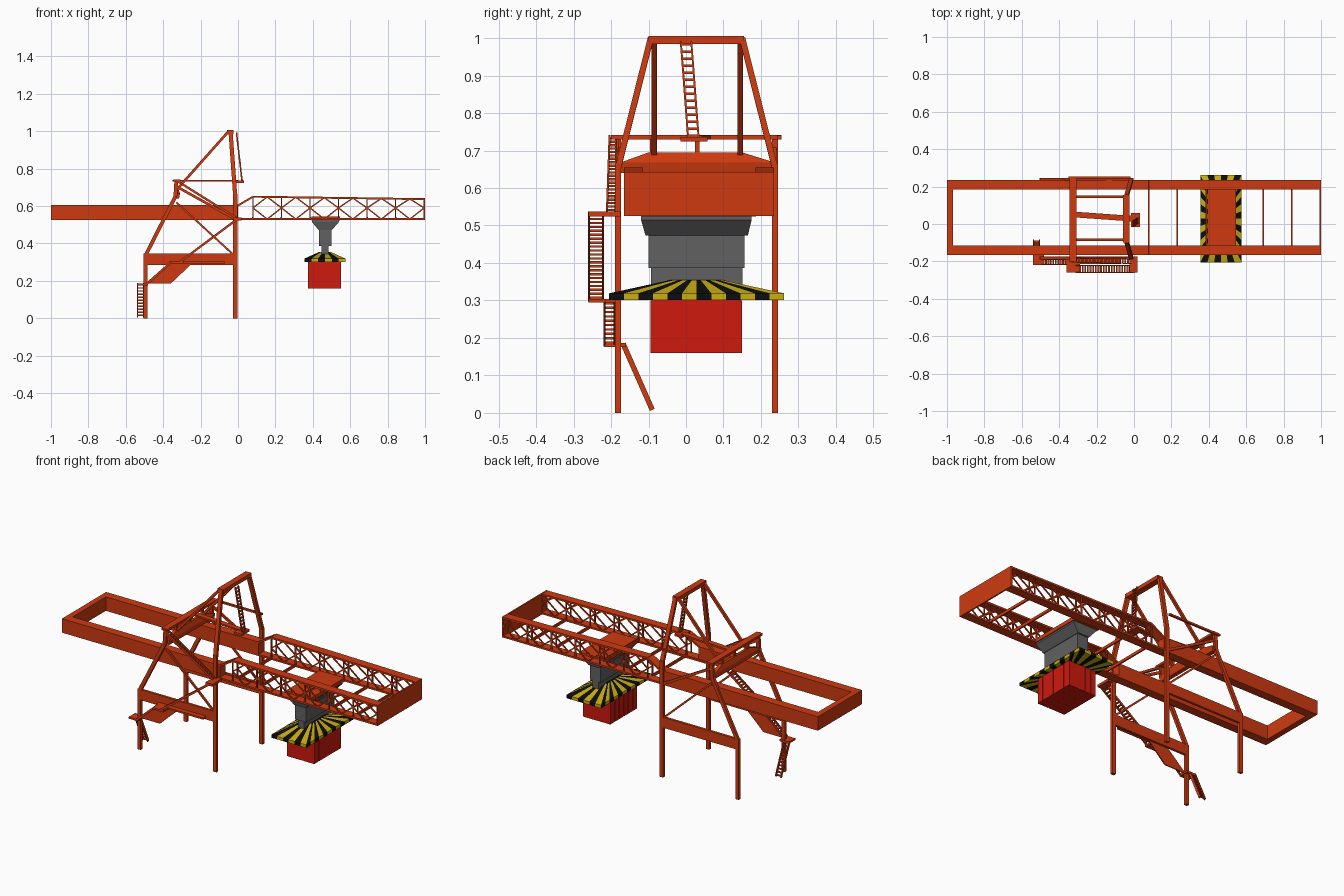
import bpy, bmesh
from mathutils import Vector as V, Matrix

if "Cube" in bpy.data.objects:
    bpy.data.objects.remove(bpy.data.objects["Cube"])


def mat(name, c):
    m = bpy.data.materials.new(name)
    m.diffuse_color = (*c, 1)
    m.use_nodes = True
    m.node_tree.nodes["Principled BSDF"].inputs["Base Color"].default_value = m.diffuse_color
    return m


ORANGE = mat("orange", (0.62, 0.042, 0.005))
RED = mat("red", (0.62, 0.01, 0.004))
BLACK = mat("black", (0.004, 0.004, 0.004))
YELLOW = mat("yellow", (0.6, 0.43, 0.006))
GREY = mat("grey", (0.12, 0.12, 0.12))


def finish(name, bm, *mats):
    bmesh.ops.recalc_face_normals(bm, faces=bm.faces)
    me = bpy.data.meshes.new(name)
    bm.to_mesh(me)
    bm.free()
    for m in mats:
        me.materials.append(m)
    ob = bpy.data.objects.new(name, me)
    bpy.context.collection.objects.link(ob)
    return ob


def bar(bm, p, q, w, h, side=None):
    """Box beam from p to q; w is the sideways width, h the depth."""
    p, q = V(p), V(q)
    d = (q - p).normalized()
    s = V(side) if side else d.cross(V((0, 0, 1)))
    if s.length < 1e-3:
        s = V((0, 1, 0))
    s = (s - d * s.dot(d)).normalized()
    u = d.cross(s)
    m = Matrix((s * w, u * h, d * (q - p).length)).transposed().to_4x4()
    m.translation = (p + q) / 2
    bmesh.ops.create_cube(bm, size=1, matrix=m)


def box(bm, x0, x1, y0, y1, z0, z1):
    m = Matrix.Diagonal((x1 - x0, y1 - y0, z1 - z0, 1))
    m.translation = ((x0 + x1) / 2, (y0 + y1) / 2, (z0 + z1) / 2)
    bmesh.ops.create_cube(bm, size=1, matrix=m)


def path(bm, pts, w, h, side=None):
    for a, b in zip(pts, pts[1:]):
        bar(bm, a, b, w, h, side)


def steps(name, p, q, side, width, n, depth=0.012):
    """Ladder or stair: two stringers and n rungs."""
    bm = bmesh.new()
    p, q, s = V(p), V(q), V(side) * width / 2
    for k in (-1, 1):
        bar(bm, p + s * k, q + s * k, 0.005, depth, side)
    for i in range(n):
        c = p.lerp(q, (i + 0.5) / n)
        bar(bm, c - s, c + s, 0.009, 0.006)
    finish(name, bm, ORANGE)


def rings(bm, sections):
    """Stacked rectangles (x0,x1,y0,y1,z) joined into a closed body."""
    rs = [[bm.verts.new(c) for c in ((a, y, z), (b, y, z), (b, Y, z), (a, Y, z))]
          for a, b, y, Y, z in sections]
    for r, t in zip(rs, rs[1:]):
        for i in range(4):
            bm.faces.new((r[i], r[(i + 1) % 4], t[(i + 1) % 4], t[i]))
    bm.faces.new(rs[0])
    bm.faces.new(rs[-1])


MID = 0.035   # centre line of the crane in y

# Rear box girders and end beam
bm = bmesh.new()
for k in (-1, 1):
    c = MID + k * 0.175
    box(bm, -1, 0, c - 0.025, c + 0.025, 0.525, 0.605)
box(bm, -1, -0.967, MID - 0.15, MID + 0.15, 0.525, 0.605)
finish("rear_girders", bm, ORANGE)

# Lattice boom: chords, posts, diamond bracing, end plate
posts = [0.08 + 0.1525 * i for i in range(7)]


def top_z(x):
    return 0.65 - 0.013 * (x - 0.08) / 0.915


bm = bmesh.new()
for k in (-1, 1):
    c = MID + k * 0.175
    bar(bm, (0, c, 0.53), (1, c, 0.53), 0.05, 0.01)
    path(bm, [(-0.01, c, 0.597), (0.08, c, 0.65), (0.997, c, top_z(1))], 0.05, 0.01)
    for y in (c - 0.021, c + 0.021):
        for x in posts:
            bar(bm, (x, y, 0.53), (x, y, top_z(x)), 0.006, 0.007)
        for a, b in zip(posts, posts[1:]):
            m = (a + b) / 2
            loop = [(a, y, 0.59), (m, y, top_z(m)), (b, y, 0.59), (m, y, 0.53), (a, y, 0.59)]
            path(bm, loop, 0.005, 0.007)
finish("lattice_boom", bm, ORANGE)
bm = bmesh.new()
box(bm, 0.992, 1, MID - 0.2, MID + 0.2, 0.525, 0.643)
finish("boom_end_plate", bm, ORANGE)
bm = bmesh.new()
for x in posts[:-1]:
    box(bm, x - 0.004, x + 0.004, MID - 0.152, MID + 0.152, 0.526, 0.542)
finish("boom_cross_ties", bm, ORANGE)

# Portal legs, side beams and braces on both sides
for k, tag in ((-1, "near"), (1, "far")):
    y = 0.028 + k * 0.209
    top = 0.028 + k * 0.122
    bm = bmesh.new()
    path(bm, [(-0.015, y, 0), (-0.015, y, 0.665)], 0.016, 0.022)
    path(bm, [(-0.015, y, 0.655), (-0.04, top, 1.0)], 0.016, 0.022, (0, 1, 0))
    finish(tag + "_front_leg", bm, ORANGE)
    bm = bmesh.new()
    path(bm, [(-0.495, y, 0), (-0.495, y, 0.345)], 0.016, 0.02)
    path(bm, [(-0.495, y, 0.335), (-0.335, y, 0.65), (-0.33, y, 0.73)], 0.016, 0.02)
    finish(tag + "_rear_leg", bm, ORANGE)
    bm = bmesh.new()
    box(bm, -0.5, -0.01, y - 0.007, y + 0.007, 0.285, 0.345)
    finish(tag + "_side_beam", bm, ORANGE)
    bm = bmesh.new()
    bar(bm, (-0.33, y, 0.62), (-0.03, y, 0.345), 0.01, 0.01)
    bar(bm, (-0.33, y, 0.705), (-0.015, y, 0.53), 0.01, 0.014)
    finish(tag + "_side_brace", bm, ORANGE)
    bm = bmesh.new()
    yb = 0.03 + k * 0.115
    bar(bm, (-0.05, yb, 1.0), (-0.33, yb, 0.685), 0.014, 0.014)
    finish(tag + "_back_stay", bm, ORANGE)

# Cross beams
bm = bmesh.new()
bar(bm, (-0.042, -0.1, 0.995), (-0.042, 0.155, 0.995), 0.035, 0.022)
finish("mast_top_beam", bm, ORANGE)
bm = bmesh.new()
rings(bm, [(-0.34, -0.315, -0.175, 0.237, 0.64), (-0.345, -0.31, -0.175, 0.237, 0.668),
           (-0.335, -0.32, -0.1, 0.15, 0.695)])
finish("rear_cross_beam", bm, ORANGE)

# Upper walkways
bm = bmesh.new()
box(bm, -0.345, -0.308, -0.2, 0.255, 0.73, 0.742)
bar(bm, (-0.31, 0.05, 0.735), (0.0, 0.028, 0.735), 0.03, 0.01)
box(bm, -0.015, 0.033, -0.015, 0.058, 0.724, 0.736)
box(bm, -0.35, -0.02, 0.243, 0.255, 0.73, 0.74)
for y in (-0.09, 0.03, 0.145):
    bar(bm, (-0.328, y, 0.68), (-0.328, y, 0.735), 0.012, 0.012)
finish("upper_walkway", bm, ORANGE)
steps("mast_ladder", (0.022, 0.02, 0.73), (-0.008, 0.0, 0.992), (0, 1, 0), 0.028, 14, 0.008)

# Access stairs and landings
steps("upper_stair", (-0.01, -0.2, 0.537), (-0.33, -0.193, 0.737), (0, 1, 0), 0.022, 22)
steps("middle_stair", (-0.31, -0.24, 0.302), (0.0, -0.24, 0.533), (0, 1, 0), 0.038, 22)
steps("lower_stair", (-0.49, -0.204, 0.182), (-0.36, -0.204, 0.298), (0, 1, 0), 0.026, 10)
steps("ground_ladder", (-0.522, -0.09, 0.008), (-0.522, -0.168, 0.185), (1, 0, 0), 0.032, 11, 0.014)
bm = bmesh.new()
box(bm, -0.54, -0.48, -0.218, -0.16, 0.176, 0.186)
box(bm, -0.37, -0.07, -0.215, -0.185, 0.294, 0.304)
box(bm, -0.36, -0.29, -0.26, -0.19, 0.294, 0.304)
box(bm, -0.025, 0.02, -0.26, -0.175, 0.524, 0.538)
finish("stair_landings", bm, ORANGE)
bm = bmesh.new()
prof = [(-0.48, 0.185), (-0.36, 0.185), (-0.24, 0.298), (-0.36, 0.298)]
a, b = [[bm.verts.new((x, y, z)) for x, z in prof] for y in (-0.192, -0.186)]
bm.faces.new(a)
bm.faces.new(b)
for i in range(4):
    j = (i + 1) % 4
    bm.faces.new((a[i], a[j], b[j], b[i]))
finish("stair_side_panel", bm, ORANGE)

# Trolley and hoist
bm = bmesh.new()
box(bm, 0.392, 0.545, MID - 0.152, MID + 0.152, 0.524, 0.545)
finish("trolley_deck", bm, ORANGE)
bm = bmesh.new()
rings(bm, [(0.43, 0.503, -0.108, 0.165, 0.473), (0.395, 0.54, -0.12, 0.175, 0.515),
           (0.395, 0.54, -0.12, 0.175, 0.525)])
box(bm, 0.432, 0.5, -0.1, 0.156, 0.387, 0.474)
box(bm, 0.447, 0.485, -0.094, 0.151, 0.34, 0.388)
finish("hoist_block", bm, GREY)

# Striped spreader: radial wedges in alternating colours
NX, NY = 6, 12


def loop(x0, x1, y0, y1, z):
    pts = [(x0 + (x1 - x0) * i / NX, y0) for i in range(NX)]
    pts += [(x1, y0 + (y1 - y0) * i / NY) for i in range(NY)]
    pts += [(x1 - (x1 - x0) * i / NX, y1) for i in range(NX)]
    pts += [(x0, y1 - (y1 - y0) * i / NY) for i in range(NY)]
    return [bm.verts.new((x, y, z)) for x, y in pts]


bm = bmesh.new()
levels = [loop(0.435, 0.495, -0.04, 0.095, 0.301), loop(0.355, 0.575, -0.205, 0.262, 0.301),
          loop(0.355, 0.575, -0.205, 0.262, 0.319), loop(0.435, 0.495, -0.04, 0.095, 0.355)]
for r, t in zip(levels, levels[1:]):
    for i in range(len(r)):
        j = (i + 1) % len(r)
        bm.faces.new((r[i], r[j], t[j], t[i])).material_index = i % 2
bm.faces.new(levels[0])
bm.faces.new(levels[-1])
finish("striped_spreader", bm, BLACK, YELLOW)

# Container with shallow raised panels
bm = bmesh.new()
box(bm, 0.379, 0.546, -0.092, 0.147, 0.162, 0.302)
for i in range(6):
    y = -0.095 + 0.245 * i / 6
    box(bm, 0.375, 0.55, y + 0.002, y + 0.0385, 0.16, 0.3)
for i in range(5):
    x = 0.375 + 0.035 * i
    box(bm, x + 0.002, x + 0.033, -0.095, 0.15, 0.16, 0.3)
finish("container", bm, RED)
